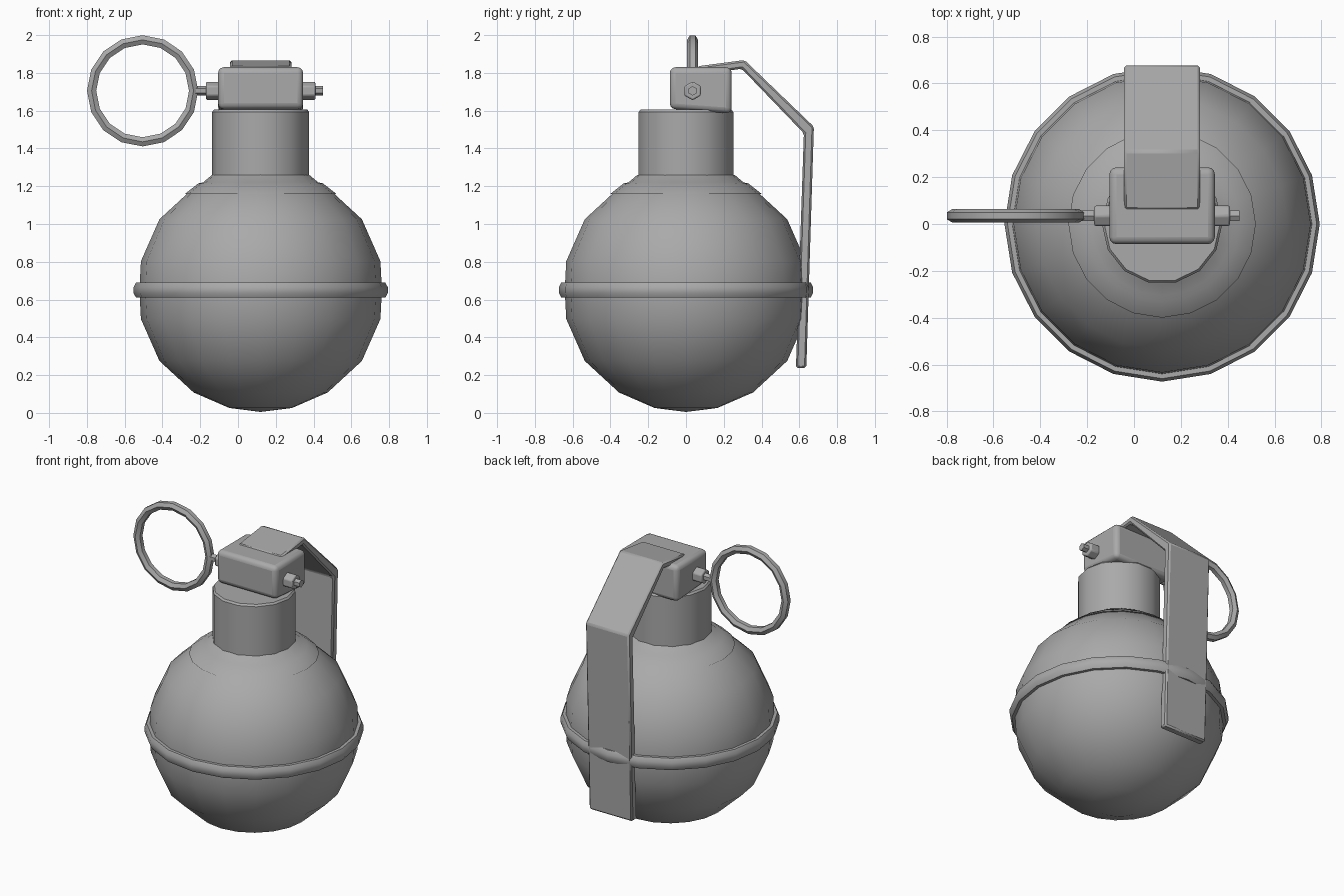
import bpy, bmesh, math
from mathutils import Vector, Matrix

cube = bpy.data.objects.get("Cube")
if cube:
    bpy.data.objects.remove(cube, do_unlink=True)

CX = 0.12            # axis of the body
PIN_Y, PIN_Z = 0.035, 1.705

metal = bpy.data.materials.new("grey_metal")
metal.use_nodes = True
GREY = (0.4, 0.4, 0.4, 1)
metal.diffuse_color = GREY
metal.node_tree.nodes["Principled BSDF"].inputs["Base Color"].default_value = GREY


def finish(name, bm, location=(0, 0, 0), bevel=0, segments=2, angle=35):
    bmesh.ops.recalc_face_normals(bm, faces=bm.faces)
    mesh = bpy.data.meshes.new(name)
    bm.to_mesh(mesh)
    bm.free()
    mesh.materials.append(metal)
    obj = bpy.data.objects.new(name, mesh)
    bpy.context.collection.objects.link(obj)
    obj.location = location
    if bevel:
        mod = obj.modifiers.new("bevel", "BEVEL")
        mod.width, mod.segments = bevel, segments
        mod.limit_method = "ANGLE"
        mod.angle_limit = math.radians(20)
    bpy.ops.object.select_all(action="DESELECT")
    obj.select_set(True)
    bpy.context.view_layer.objects.active = obj
    bpy.ops.object.shade_smooth_by_angle(angle=math.radians(angle))
    return obj


def lathe(name, profile, sides, location=(CX, 0, 0), closed=False, angle=35):
    """Turn (radius, height) points around z."""
    bm = bmesh.new()
    rings = []
    for r, z in profile:
        if r == 0:
            rings.append([bm.verts.new((0, 0, z))] * sides)
        else:
            rings.append([bm.verts.new((r * math.cos(a), r * math.sin(a), z))
                          for a in (math.tau * i / sides for i in range(sides))])
    pairs = list(zip(rings, rings[1:]))
    if closed:
        pairs.append((rings[-1], rings[0]))
    for low, high in pairs:
        for i in range(sides):
            j = (i + 1) % sides
            corners = dict.fromkeys((low[i], low[j], high[j], high[i]))
            bm.faces.new(list(corners))
    return finish(name, bm, location, angle=angle)


# Round body
lathe("body", [(0, 0.005), (0.166, 0.026), (0.355, 0.108), (0.536, 0.275),
               (0.634, 0.497), (0.642, 0.65), (0.634, 0.803), (0.536, 1.025),
               (0.355, 1.192), (0.2, 1.25), (0, 1.26)], 20)

# Seam band around the middle
lathe("seam_band", [(0.62, 0.61), (0.66, 0.61), (0.673, 0.635), (0.673, 0.665),
                    (0.66, 0.69), (0.62, 0.69)], 20, closed=True)

# Collar and neck
lathe("collar", [(0.33, 1.16), (0.4, 1.16), (0.33, 1.215), (0.305, 1.22),
                 (0.26, 1.258), (0.22, 1.27)], 20)
lathe("neck", [(0, 1.23), (0.257, 1.23), (0.257, 1.593), (0.247, 1.605),
               (0, 1.605)], 14, angle=30)

# Head block, its underside sloping down toward the back
bm = bmesh.new()
bmesh.ops.create_cube(bm, size=1)
bmesh.ops.scale(bm, vec=(0.45, 0.328, 0.22), verts=bm.verts)
for v in bm.verts:
    if v.co.z < 0 and v.co.y > 0:
        v.co.z -= 0.025
finish("head_block", bm, (CX, 0.078, 1.72), bevel=0.03, segments=3)


# Hexagonal rods along x
def hex_rod(name, x0, x1, radius, bevel=0):
    bm = bmesh.new()
    bmesh.ops.create_cone(bm, cap_ends=True, segments=6, radius1=radius,
                          radius2=radius, depth=x1 - x0)
    bmesh.ops.rotate(bm, matrix=Matrix.Rotation(math.pi / 6, 3, "Z"), verts=bm.verts)
    # a corner points straight up once the rod lies on its side
    top = max(abs(v.co.x) for v in bm.verts)
    if top < radius * 0.95:
        bmesh.ops.rotate(bm, matrix=Matrix.Rotation(math.pi / 6, 3, "Z"), verts=bm.verts)
    bmesh.ops.rotate(bm, matrix=Matrix.Rotation(math.pi / 2, 3, "Y"), verts=bm.verts)
    finish(name, bm, ((x0 + x1) / 2, PIN_Y, PIN_Z), bevel=bevel)


hex_rod("safety_pin", -0.235, 0.45, 0.025)
for name, side in (("left_nut", 1), ("right_nut", -1)):
    ends = sorted((CX + side * 0.2, CX + side * 0.29))
    hex_rod(name, ends[0], ends[1], 0.05, bevel=0.008)

# Pull ring, a six-sided tube bent into a circle
tube = [(0.27 + 0.028 * math.sin(a), 0.029 * math.cos(a))
        for a in (math.tau * i / 6 for i in range(6))]
ring = lathe("pull_ring", tube, 16, (-0.505, PIN_Y, PIN_Z), closed=True, angle=30)
ring.rotation_euler.x = math.pi / 2

# Bent lever, a side outline extruded across its width
outline = [(0.06, 1.835), (0.31, 1.868), (0.677, 1.515), (0.637, 0.238),
           (0.582, 0.238), (0.624, 1.48), (0.295, 1.822), (0.06, 1.79)]
bm = bmesh.new()
face = bm.faces.new([bm.verts.new((-0.162, y, z)) for y, z in outline])
extruded = bmesh.ops.extrude_face_region(bm, geom=[face])
moved = [g for g in extruded["geom"] if isinstance(g, bmesh.types.BMVert)]
bmesh.ops.translate(bm, vec=Vector((0.324, 0, 0)), verts=moved)
finish("lever", bm, (CX, 0, 0), bevel=0.01, segments=1)
